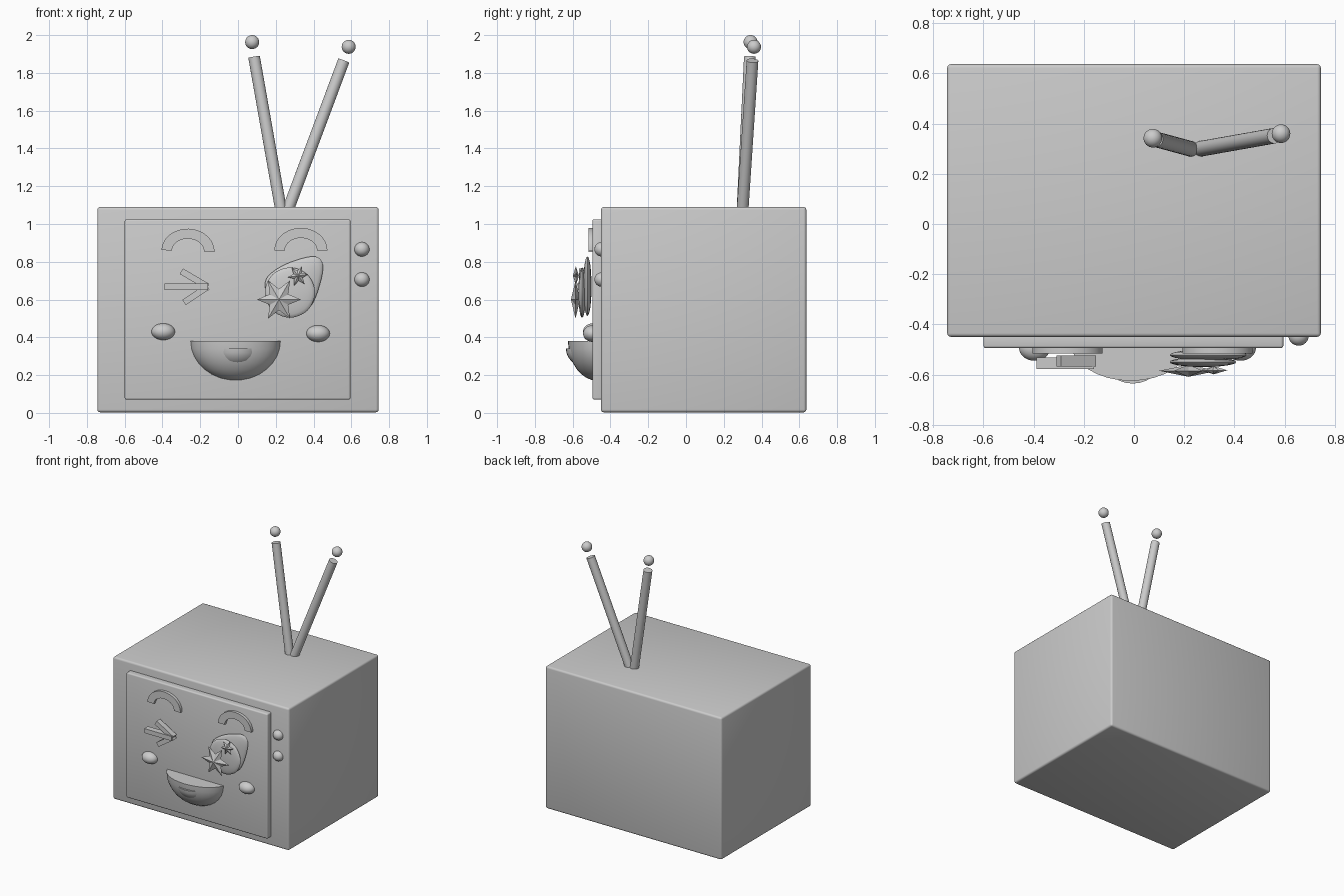
import bpy, bmesh
from math import sin, cos, pi, radians
from mathutils import Vector, Matrix

if "Cube" in bpy.data.objects:
    bpy.data.objects.remove(bpy.data.objects["Cube"])


def finish(name, bm, smooth=True):
    bmesh.ops.recalc_face_normals(bm, faces=bm.faces)
    me = bpy.data.meshes.new(name)
    bm.to_mesh(me)
    bm.free()
    ob = bpy.data.objects.new(name, me)
    bpy.context.collection.objects.link(ob)
    if smooth:
        bpy.context.view_layer.objects.active = ob
        ob.select_set(True)
        bpy.ops.object.shade_smooth_by_angle(angle=radians(35))
        ob.select_set(False)
    return ob


def box(name, lo, hi, bevel=0.0, turn=0.0):
    lo, hi = Vector(lo), Vector(hi)
    bm = bmesh.new()
    bmesh.ops.create_cube(bm, size=1, matrix=Matrix.Translation((lo + hi) / 2)
                          @ Matrix.Diagonal((*(hi - lo), 1)))
    if bevel:
        bmesh.ops.bevel(bm, geom=bm.edges[:], offset=bevel, segments=3, profile=0.5, affect='EDGES')
    return finish(name, bm, bool(bevel))


def bar(name, a, b, width, y, depth):
    # Square bar lying in the plane of the screen
    a, b = Vector((a[0], y, a[1])), Vector((b[0], y, b[1]))
    d = b - a
    rot = d.to_track_quat('X', 'Z').to_matrix().to_4x4()
    bm = bmesh.new()
    bmesh.ops.create_cube(bm, size=1, matrix=Matrix.Translation((a + b) / 2) @ rot
                          @ Matrix.Diagonal((d.length, depth, width, 1)))
    return finish(name, bm, False)


def ball(name, c, r, lower_half=False):
    bm = bmesh.new()
    bmesh.ops.create_uvsphere(bm, u_segments=32, v_segments=16, radius=1)
    if lower_half:
        bmesh.ops.bisect_plane(bm, geom=bm.verts[:] + bm.edges[:] + bm.faces[:], dist=1e-4,
                               plane_co=(0, 0, 0), plane_no=(0, 0, 1), clear_outer=True)
        bmesh.ops.holes_fill(bm, edges=[e for e in bm.edges if e.is_boundary], sides=0)
    bmesh.ops.transform(bm, verts=bm.verts, matrix=Matrix.Translation(c) @ Matrix.Diagonal((*r, 1)))
    return finish(name, bm)


def rod(name, a, b, r):
    a, b = Vector(a), Vector(b)
    bm = bmesh.new()
    bmesh.ops.create_cone(bm, cap_ends=True, segments=32, radius1=r, radius2=r, depth=(b - a).length,
                          matrix=Matrix.Translation((a + b) / 2)
                          @ (b - a).to_track_quat('Z', 'Y').to_matrix().to_4x4())
    return finish(name, bm)


def arch(name, cx, cz, turn):
    # Half ring with a flat front
    n = 24
    bm = bmesh.new()
    sections = []
    for i in range(n + 1):
        t = pi * i / n
        sec = []
        for rx, rz, y in ((.14, .118, -.48), (.14, .118, -.517), (.085, .065, -.517), (.085, .065, -.48)):
            x, z = rx * cos(t), rz * sin(t)
            sec.append(bm.verts.new((cx + x * cos(turn) - z * sin(turn), y,
                                     cz + x * sin(turn) + z * cos(turn))))
        sections.append(sec)
    for s, q in zip(sections, sections[1:]):
        for j in range(4):
            bm.faces.new((s[j], s[(j + 1) % 4], q[(j + 1) % 4], q[j]))
    bm.faces.new(sections[0])
    bm.faces.new(sections[-1])
    return finish(name, bm)


def lens(name, pts, y, depth):
    # Rounded pad from a closed smooth outline
    outline = []
    for i in range(len(pts)):
        p0, p1, p2, p3 = (Vector(pts[(i + k) % len(pts)]) for k in (-1, 0, 1, 2))
        for s in range(5):
            t = s / 5
            outline.append(0.5 * (2 * p1 + (p2 - p0) * t + (2 * p0 - 5 * p1 + 4 * p2 - p3) * t * t
                                  + (3 * p1 - p0 - 3 * p2 + p3) * t ** 3))
    c = sum(outline, Vector((0, 0))) / len(outline)
    bm = bmesh.new()
    rings = []
    for k in range(1, 12):
        a = pi * k / 12
        rings.append([bm.verts.new((c.x + (p.x - c.x) * sin(a), y - depth * cos(a),
                                    c.y + (p.y - c.y) * sin(a))) for p in outline])
    n = len(outline)
    for r, q in zip(rings, rings[1:]):
        for j in range(n):
            bm.faces.new((r[j], r[(j + 1) % n], q[(j + 1) % n], q[j]))
    for r, s in ((rings[0], -1), (rings[-1], 1)):
        tip = bm.verts.new((c.x, y + s * depth, c.y))
        for j in range(n):
            bm.faces.new((r[j], r[(j + 1) % n], tip))
    return finish(name, bm)


def star(name, cx, cz, r, y, depth, turn=0.0):
    # Faceted six-pointed star
    bm = bmesh.new()
    rim = []
    for i in range(12):
        a, q = turn + pi * i / 6, r if i % 2 == 0 else r * 0.48
        rim.append(bm.verts.new((cx + q * cos(a), y, cz + q * sin(a))))
    for s in (-1, 1):
        tip = bm.verts.new((cx, y + s * depth, cz))
        for i in range(12):
            bm.faces.new((rim[i], rim[(i + 1) % 12], tip))
    return finish(name, bm, False)


# Cabinet and screen
box("cabinet", (-.745, -.45, .003), (.745, .637, 1.09), .015)
box("screen", (-.6, -.495, .07), (.595, -.43, 1.025), .01)

# Control knobs
for i, z in enumerate((.866, .706)):
    ball(f"knob_{i + 1}", (.656, -.447, z), (.04, .038, .038))

# Antennas with floating tips
for side, base, top, tip in (("left", (.232, .298, 1.05), (.085, .338, 1.885), (.075, .342, 1.963)),
                             ("right", (.255, .298, 1.05), (.56, .352, 1.865), (.586, .36, 1.938))):
    rod(f"antenna_{side}", base, top, .031)
    ball(f"antenna_tip_{side}", tip, (.037, .037, .037))

# Eyebrows and cheeks
arch("eyebrow_left", -.265, .857, radians(-2))
arch("eyebrow_right", .333, .861, radians(0))
ball("cheek_left", (-.396, -.495, .43), (.062, .05, .044))
ball("cheek_right", (.424, -.495, .42), (.062, .05, .044))

# Winking eye made of three bars
bar("wink_middle", (-.388, .668), (-.16, .668), .034, -.555, .045)
bar("wink_upper", (-.3, .75), (-.16, .668), .034, -.546, .042)
bar("wink_lower", (-.285, .585), (-.16, .668), .034, -.546, .042)

# Open eye: egg-shaped pad, iris and stars
lens("eye_pad", [(.143, .67), (.17, .735), (.275, .797), (.41, .828), (.45, .765), (.41, .61),
                 (.355, .535), (.27, .515), (.18, .57)], -.522, .022)
iris = [(.275 + .133 * cos(pi * k / 4), .637 + .133 * sin(pi * k / 4)) for k in range(8)]
lens("iris", iris, -.55, .02)
star("star_large", .217, .6, .117, -.585, .024)
star("star_small", .318, .726, .055, -.583, .016, radians(8))

# Mouth and tongue
ball("mouth", (-.013, -.465, .38), (.242, .16, .211), True)
ball("tongue", (-.005, -.485, .34), (.14, .151, .112), True)
